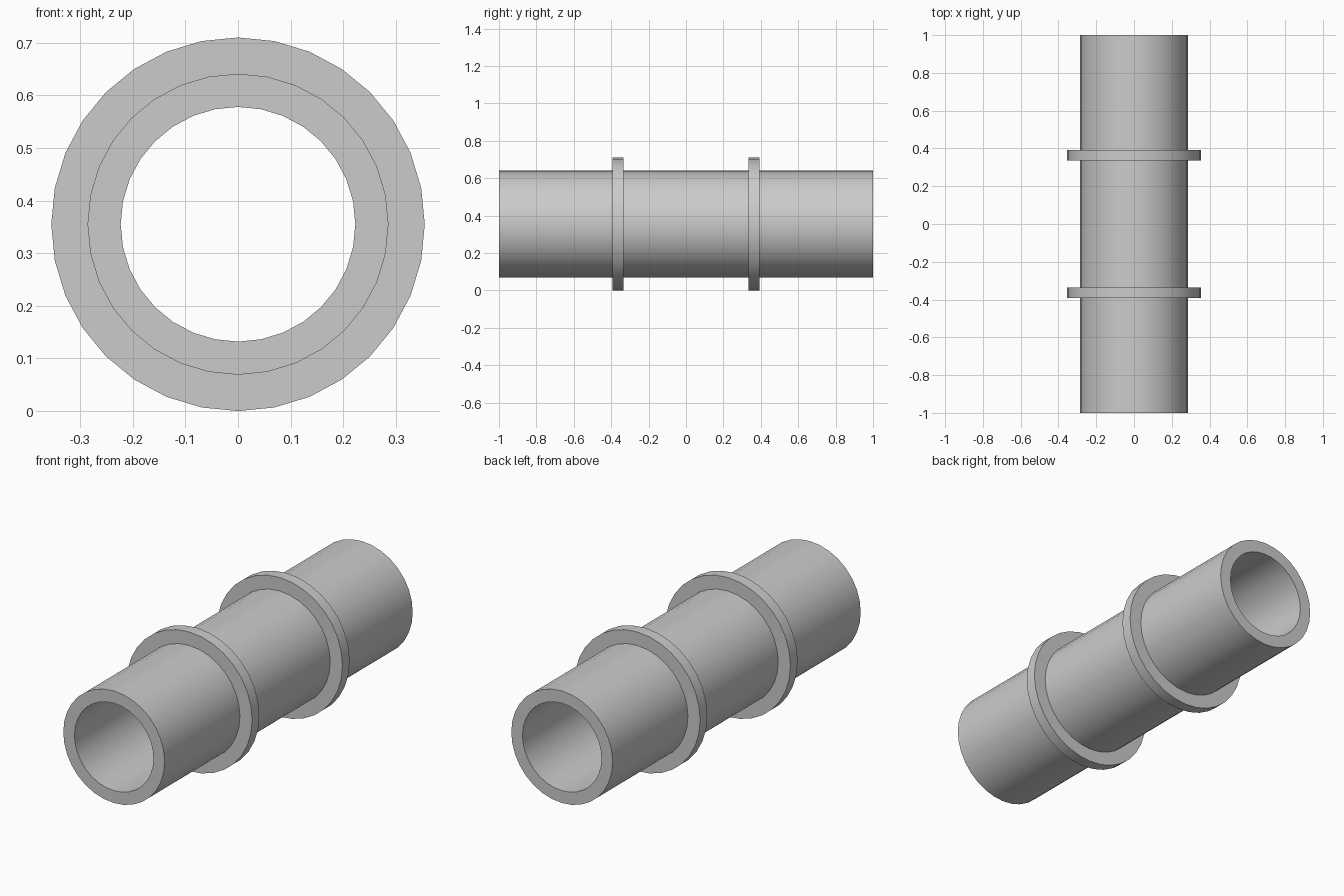
import bpy, bmesh, math

if "Cube" in bpy.data.objects:
    bpy.data.objects.remove(bpy.data.objects["Cube"])

SIDES = 32
R_BORE, R_PIPE, R_COLLAR = 0.223, 0.286, 0.355
HALF_LEN, COLLAR_IN, COLLAR_OUT = 1.0, 0.335, 0.393

# Half of the outer wall profile (radius, y), mirrored along the pipe axis
half = [(R_PIPE, COLLAR_IN), (R_COLLAR, COLLAR_IN), (R_COLLAR, COLLAR_OUT),
        (R_PIPE, COLLAR_OUT), (R_PIPE, HALF_LEN), (R_BORE, HALF_LEN)]
profile = [(r, -y) for r, y in reversed(half)] + half

# Collared pipe: closed profile turned around the y axis
bm = bmesh.new()
rings = []
for i in range(SIDES):
    a = 2 * math.pi * i / SIDES
    rings.append([bm.verts.new((r * math.sin(a), y, R_COLLAR + r * math.cos(a)))
                  for r, y in profile])
n = len(profile)
for i in range(SIDES):
    p, q = rings[i], rings[(i + 1) % SIDES]
    for j in range(n):
        k = (j + 1) % n
        bm.faces.new((p[j], p[k], q[k], q[j]))
bmesh.ops.recalc_face_normals(bm, faces=bm.faces)

mesh = bpy.data.meshes.new("collared_pipe")
bm.to_mesh(mesh)
bm.free()
pipe = bpy.data.objects.new("collared_pipe", mesh)
bpy.context.collection.objects.link(pipe)

# Smooth round walls, sharp rims
bpy.context.view_layer.objects.active = pipe
pipe.select_set(True)
bpy.ops.object.shade_smooth_by_angle(angle=math.radians(30))
